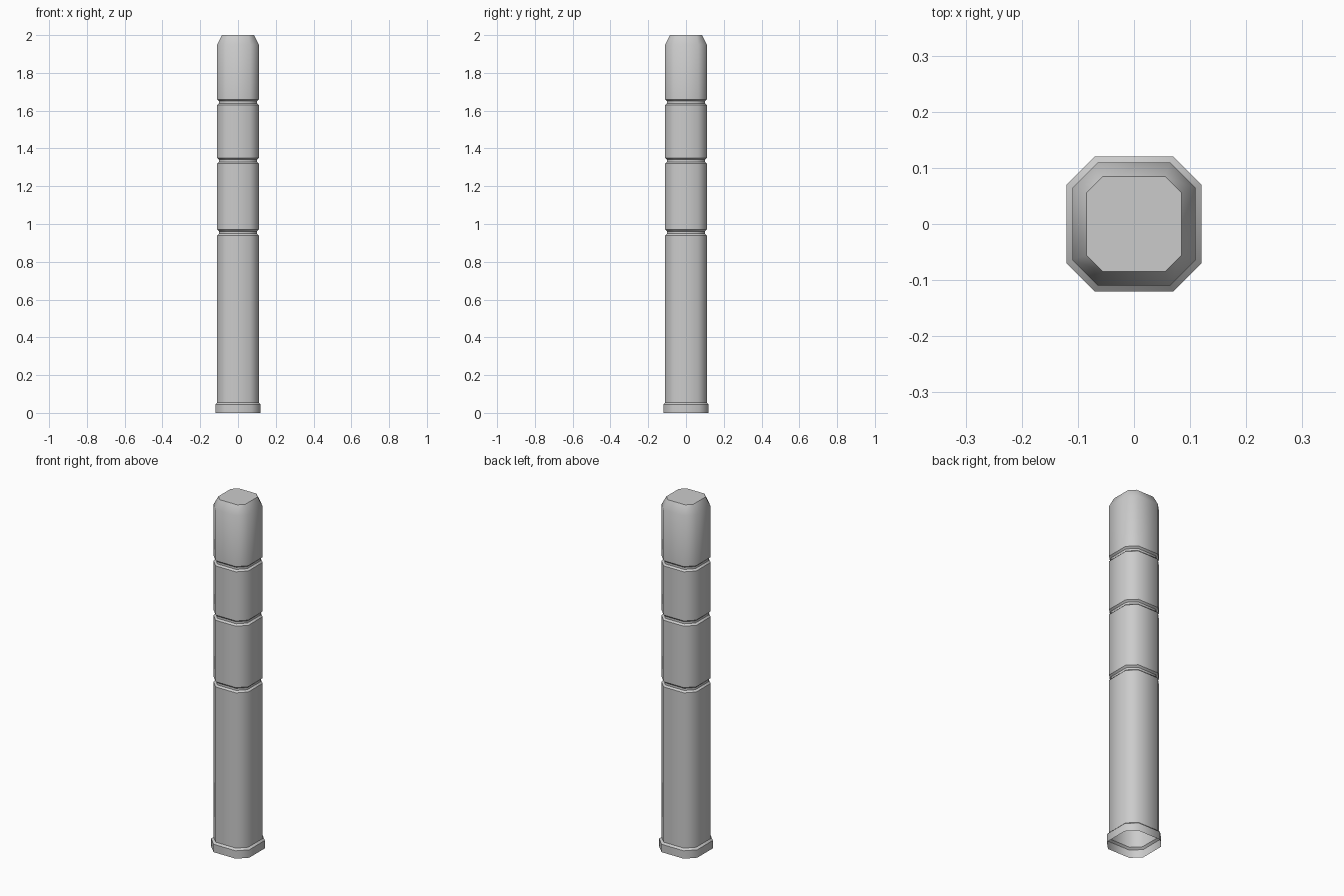
import bpy, bmesh

if "Cube" in bpy.data.objects:
    bpy.data.objects.remove(bpy.data.objects["Cube"])

# Profile rings: (height, half width, corner cut, sharp ring)
rings = [(0, 0.12, 0.05, True), (0.045, 0.12, 0.05, True), (0.055, 0.11, 0.046, True)]

# Three shallow grooves around the shaft
for z in (0.94, 1.32, 1.63):
    rings += [(z, 0.11, 0.046, True), (z + 0.009, 0.101, 0.042, True),
              (z + 0.021, 0.101, 0.042, True), (z + 0.03, 0.11, 0.046, True)]

# Tapered top
rings += [(1.95, 0.11, 0.046, False), (2.0, 0.085, 0.03, True)]


def ring_points(z, w, c):
    a = w - c
    return [(x, y, z) for x, y in ((w, -a), (w, a), (a, w), (-a, w),
                                   (-w, a), (-w, -a), (-a, -w), (a, -w))]


bm = bmesh.new()
loops = [[bm.verts.new(p) for p in ring_points(z, w, c)] for z, w, c, _ in rings]

# Walls between rings; the underside stays open
for lo, hi in zip(loops, loops[1:]):
    for i in range(8):
        j = (i + 1) % 8
        bm.faces.new((lo[i], lo[j], hi[j], hi[i])).smooth = True
bm.faces.new(loops[-1])

# Crisp horizontal creases, soft vertical corners
for loop, ring in zip(loops, rings):
    if ring[3]:
        for i in range(8):
            bm.edges.get((loop[i], loop[(i + 1) % 8])).smooth = False

mesh = bpy.data.meshes.new("bollard_post")
bm.to_mesh(mesh)
bm.free()
bpy.context.collection.objects.link(bpy.data.objects.new("bollard_post", mesh))
